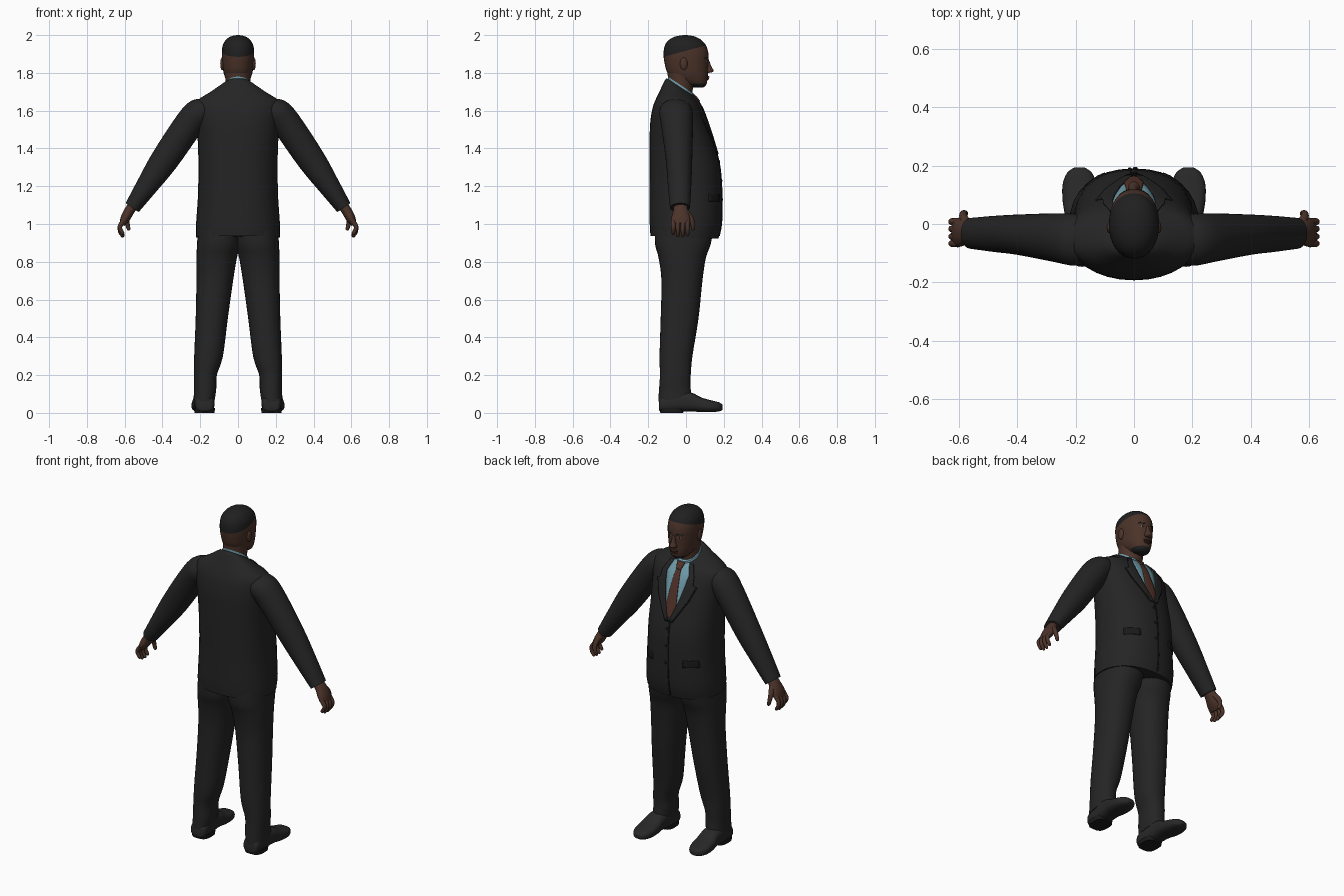
import bpy, bmesh, math
from mathutils import Vector
from mathutils.bvhtree import BVHTree


def material(name, rgb):
    m = bpy.data.materials.new(name)
    m.diffuse_color = (*rgb, 1)
    return m


SUIT = material("charcoal_suit", (0.018, 0.018, 0.019))
TRIM = material("black_trim", (0.010, 0.010, 0.011))
SHOE = material("shoe_leather", (0.021, 0.021, 0.022))
SKIN = material("brown_skin", (0.070, 0.033, 0.022))
HAIR = material("black_hair", (0.015, 0.014, 0.014))
LIPS = material("dark_lips", (0.050, 0.022, 0.018))
SHIRT = material("blue_shirt", (0.16, 0.34, 0.41))
TIE = material("brown_tie", (0.085, 0.032, 0.022))
EYE = material("eye_white", (0.25, 0.23, 0.21))


def finish(name, bm, mats, mirror=False):
    mesh = bpy.data.meshes.new(name)
    bm.to_mesh(mesh)
    bm.free()
    for m in mats:
        mesh.materials.append(m)
    ob = bpy.data.objects.new(name, mesh)
    bpy.context.collection.objects.link(ob)
    bpy.ops.object.select_all(action='DESELECT')
    ob.select_set(True)
    bpy.context.view_layer.objects.active = ob
    bpy.ops.object.shade_smooth_by_angle(angle=math.radians(50))
    if mirror:
        ob.modifiers.new("mirror", 'MIRROR')
    return ob


def oval(c, u, v, n=32, power=2.0):
    """Superellipse ring around c with half axes u and v."""
    pts = []
    for i in range(n):
        a = 2 * math.pi * i / n
        p, q = math.cos(a), math.sin(a)
        p = math.copysign(abs(p) ** (2 / power), p)
        q = math.copysign(abs(q) ** (2 / power), q)
        pts.append(Vector(c) + Vector(u) * p + Vector(v) * q)
    return pts


def skin_rings(rings, steps=4):
    """Smoothly interpolated loft through rings, capped at both ends."""
    rows = []
    last = len(rings) - 1
    for k in range(last):
        a, b, c, d = (rings[max(0, min(last, k + j))] for j in (-1, 0, 1, 2))
        for s in range(steps):
            t = s / steps
            rows.append([0.5 * (2 * q + (r - p) * t + (2 * p - 5 * q + 4 * r - w) * t * t
                                + (3 * q - p - 3 * r + w) * t ** 3)
                         for p, q, r, w in zip(a, b, c, d)])
    rows.append(rings[-1])
    bm = bmesh.new()
    vs = [[bm.verts.new(p) for p in row] for row in rows]
    n = len(vs[0])
    for lo, hi in zip(vs, vs[1:]):
        for i in range(n):
            bm.faces.new((lo[i], lo[(i + 1) % n], hi[(i + 1) % n], hi[i]))
    bm.faces.new(vs[0])
    bm.faces.new(vs[-1])
    bmesh.ops.recalc_face_normals(bm, faces=bm.faces)
    return bm


def stack(rows, power=2.0):
    """Horizontal rings from (z, x_min, x_max, y_min, y_max, tilt)."""
    out = []
    for z, x0, x1, y0, y1, tilt in rows:
        h = (y1 - y0) / 2
        out.append(oval(((x0 + x1) / 2, (y0 + y1) / 2, z),
                        ((x1 - x0) / 2, 0, 0), (0, h, h * tilt), power=power))
    return skin_rings(out)


def tube(rows, n=24):
    """Rings square to a path from (x, y, z, thickness, y_radius)."""
    out = []
    for i, (x, y, z, a, b) in enumerate(rows):
        p, q = rows[max(i - 1, 0)], rows[min(i + 1, len(rows) - 1)]
        d = Vector(q[:3]) - Vector(p[:3])
        side = d.cross(Vector((0, 1, 0))).normalized()
        out.append(oval((x, y, z), side * a, side.cross(d).normalized() * b, n=n))
    return skin_rings(out)


def panel(name, tree, rows, mat, lift, mirror=False, cols=6, steps=5):
    """Thin plate laid on a front surface; rows of (z, x_left, x_right), top down."""
    fine = []
    for a, b in zip(rows, rows[1:]):
        fine += [[p + (q - p) * s / steps for p, q in zip(a, b)] for s in range(steps)]
    fine.append(rows[-1])
    bm = bmesh.new()
    grid = []
    for z, x0, x1 in fine:
        line = []
        for c in range(cols + 1):
            x = x0 + (x1 - x0) * c / cols
            hit = tree.ray_cast(Vector((x, 1, z)), Vector((0, -1, 0)))[0]
            line.append(bm.verts.new((x, (hit.y if hit else 0.0) + lift, z)))
        grid.append(line)
    for a, b in zip(grid, grid[1:]):
        for c in range(cols):
            bm.faces.new((a[c], a[c + 1], b[c + 1], b[c]))
    ob = finish(name, bm, [mat], mirror)
    sol = ob.modifiers.new("thickness", 'SOLIDIFY')
    sol.thickness, sol.offset = 0.007, -1


def ball(name, c, r, mat, mirror=False):
    bm = bmesh.new()
    bmesh.ops.create_uvsphere(bm, u_segments=16, v_segments=10, radius=1)
    for v in bm.verts:
        v.co = Vector(c) + Vector((v.co.x * r[0], v.co.y * r[1], v.co.z * r[2]))
    finish(name, bm, [mat], mirror)


# Jacket body
torso = stack([(z, -w, w, y0, y1, t) for z, w, y0, y1, t in (
    (0.93, 0.222, -0.188, 0.172, -0.04), (1.00, 0.222, -0.192, 0.188, 0),
    (1.15, 0.212, -0.192, 0.190, 0), (1.30, 0.210, -0.193, 0.180, 0),
    (1.42, 0.212, -0.193, 0.150, 0), (1.53, 0.220, -0.190, 0.115, 0),
    (1.61, 0.228, -0.178, 0.085, 0), (1.655, 0.215, -0.160, 0.062, -0.05),
    (1.69, 0.155, -0.135, 0.050, -0.25), (1.715, 0.105, -0.115, 0.045, -0.5),
    (1.725, 0.080, -0.103, 0.040, -0.65))], power=2.25)
chest = BVHTree.FromBMesh(torso)
finish("jacket_body", torso, [SUIT])

# Shirt front, tie, lapels and jacket details
panel("shirt_front", chest, [(1.685, -0.05, 0.05), (1.63, -0.075, 0.075),
                             (1.52, -0.055, 0.055), (1.38, -0.006, 0.006)], SHIRT, 0.003)
panel("tie_blade", chest, [(1.655, -0.013, 0.013), (1.60, -0.020, 0.020),
                           (1.46, -0.033, 0.033), (1.39, -0.010, 0.010)], TIE, 0.008)
panel("tie_knot", chest, [(1.685, -0.024, 0.024), (1.65, -0.014, 0.014)], TIE, 0.013)
panel("lapels", chest, [(1.685, 0.052, 0.075), (1.63, 0.074, 0.105), (1.585, 0.068, 0.110),
                        (1.575, 0.066, 0.128), (1.50, 0.048, 0.100),
                        (1.37, 0.002, 0.022)], SUIT, 0.009, True)
panel("lapel_edges", chest, [(1.575, 0.125, 0.132), (1.50, 0.098, 0.105),
                             (1.37, 0.020, 0.026)], TRIM, 0.005, True, cols=2)
panel("front_closure", chest, [(1.37, -0.012, -0.006), (1.15, -0.016, -0.010),
                               (0.935, -0.022, -0.016)], TRIM, 0.004, cols=2)
panel("pocket_flaps", chest, [(1.16, 0.10, 0.175), (1.12, 0.10, 0.178)], TRIM, 0.004, True)
for i, z in enumerate((1.33, 1.23, 1.13)):
    y = chest.ray_cast(Vector((0.004, 1, z)), Vector((0, -1, 0)))[0].y
    ball(f"button_{i + 1}", (0.004, y + 0.002, z), (0.008, 0.004, 0.008), TRIM)

# Neck and shirt collar
finish("neck", stack([(1.66, -0.065, 0.065, -0.085, 0.030, 0), (1.74, -0.066, 0.066, -0.092, 0.040, 0),
                      (1.82, -0.070, 0.070, -0.100, 0.060, 0)]), [SKIN])
finish("shirt_collar", stack([(1.70, -0.076, 0.076, -0.096, 0.044, -0.6),
                              (1.734, -0.071, 0.071, -0.096, 0.044, -0.66)]), [SHIRT])

# Head with hair cap and chin beard cut along planes
head = stack([(z, -w, w, y0, y1, 0) for z, w, y0, y1 in (
    (1.722, 0.025, 0.045, 0.090), (1.735, 0.045, 0.005, 0.106), (1.765, 0.064, -0.060, 0.114),
    (1.80, 0.076, -0.098, 0.116), (1.85, 0.083, -0.113, 0.118), (1.90, 0.086, -0.119, 0.119),
    (1.945, 0.081, -0.112, 0.106), (1.975, 0.064, -0.090, 0.080),
    (1.993, 0.038, -0.055, 0.045), (2.0, 0.006, -0.012, 0.004))], power=2.15)
hair_point, hair_normal = Vector((0, 0, 1.917)), Vector((0, -0.27, 1)).normalized()
for co, no in ((hair_point, hair_normal), (Vector((0, 0, 1.745)), Vector((0, 0, 1)))):
    bmesh.ops.bisect_plane(head, geom=head.verts[:] + head.edges[:] + head.faces[:],
                           plane_co=co, plane_no=no)
for f in head.faces:
    c = f.calc_center_median()
    if (c - hair_point).dot(hair_normal) > 0 or (c.z < 1.745 and c.y > 0.035):
        f.material_index = 1
face = BVHTree.FromBMesh(head)
finish("head", head, [SKIN, HAIR])

# Facial features
finish("nose", stack([(1.800, -0.017, 0.017, 0.095, 0.137, 0.1), (1.812, -0.021, 0.021, 0.095, 0.146, 0),
                      (1.835, -0.013, 0.013, 0.095, 0.134, 0),
                      (1.872, -0.010, 0.010, 0.095, 0.120, 0)]), [SKIN])
panel("eyes", face, [(1.866, 0.024, 0.040), (1.858, 0.022, 0.044)], EYE, 0.001, True)
panel("pupils", face, [(1.867, 0.029, 0.036), (1.858, 0.029, 0.036)], TRIM, 0.002, True)
panel("eyebrows", face, [(1.884, 0.020, 0.050), (1.877, 0.016, 0.054)], HAIR, 0.002, True)
ball("upper_lip", (0, 0.114, 1.779), (0.025, 0.010, 0.006), LIPS)
ball("lower_lip", (0, 0.112, 1.769), (0.022, 0.010, 0.006), LIPS)
ball("ears", (0.083, -0.012, 1.848), (0.011, 0.020, 0.034), SKIN, True)

# Sleeves
finish("sleeves", tube([(0.150, -0.058, 1.618, 0.050, 0.070), (0.200, -0.055, 1.595, 0.074, 0.088),
                        (0.255, -0.048, 1.535, 0.078, 0.085), (0.388, -0.037, 1.340, 0.074, 0.070),
                        (0.480, -0.034, 1.205, 0.058, 0.062), (0.560, -0.032, 1.087, 0.042, 0.053)],
                       n=32), [SUIT], True)

# Hands
finish("palms", tube([(0.550, -0.030, 1.105, 0.026, 0.034), (0.575, -0.028, 1.070, 0.027, 0.040),
                      (0.597, -0.028, 1.030, 0.025, 0.050), (0.614, -0.030, 0.998, 0.015, 0.046)]),
       [SKIN], True)
for i, (y, drop) in enumerate(((0.008, 0.006), (-0.017, 0.0), (-0.043, 0.002), (-0.067, 0.014))):
    finish(f"fingers_{i + 1}", tube([(0.603, y, 1.020, 0.013, 0.013), (0.624, y, 0.990, 0.012, 0.012),
                                     (0.624, y, 0.960 + drop, 0.011, 0.011),
                                     (0.610, y, 0.936 + drop, 0.009, 0.009),
                                     (0.606, y, 0.930 + drop, 0.003, 0.003)], n=12), [SKIN], True)
finish("thumbs", tube([(0.575, 0.000, 1.065, 0.017, 0.016), (0.586, 0.026, 1.030, 0.014, 0.014),
                       (0.585, 0.036, 0.998, 0.012, 0.012), (0.578, 0.036, 0.972, 0.009, 0.009),
                       (0.576, 0.036, 0.966, 0.003, 0.003)], n=12), [SKIN], True)

# Trouser legs
finish("trouser_legs", stack([
    (0.075, 0.122, 0.235, -0.147, 0.030, 0.18), (0.13, 0.115, 0.233, -0.143, 0.024, 0.1),
    (0.20, 0.112, 0.234, -0.138, 0.025, 0), (0.30, 0.080, 0.232, -0.140, 0.034, 0),
    (0.50, 0.054, 0.224, -0.134, 0.066, 0), (0.70, 0.026, 0.220, -0.130, 0.087, 0),
    (0.82, 0.006, 0.220, -0.145, 0.105, 0), (0.89, -0.012, 0.217, -0.163, 0.130, 0),
    (0.97, -0.020, 0.212, -0.165, 0.145, 0)], power=2.2), [SUIT], True)

# Shoes with heel blocks
shoe = [oval((x, y, (z0 + z1) / 2), (w, 0, 0), (0, 0, (z1 - z0) / 2), power=2.7)
        for y, x, w, z0, z1 in (
    (-0.143, 0.176, 0.025, 0.015, 0.050), (-0.130, 0.176, 0.047, 0.006, 0.085),
    (-0.060, 0.178, 0.054, 0.006, 0.110), (0.025, 0.182, 0.055, 0.008, 0.108),
    (0.080, 0.185, 0.060, 0.004, 0.082), (0.135, 0.187, 0.058, 0.004, 0.066),
    (0.175, 0.187, 0.043, 0.008, 0.056), (0.194, 0.187, 0.018, 0.016, 0.042))]
finish("shoes", skin_rings(shoe), [SHOE], True)
finish("shoe_heels", stack([(0.0, 0.124, 0.230, -0.136, -0.015, 0),
                            (0.025, 0.122, 0.232, -0.140, -0.010, 0)], power=3), [TRIM], True)
